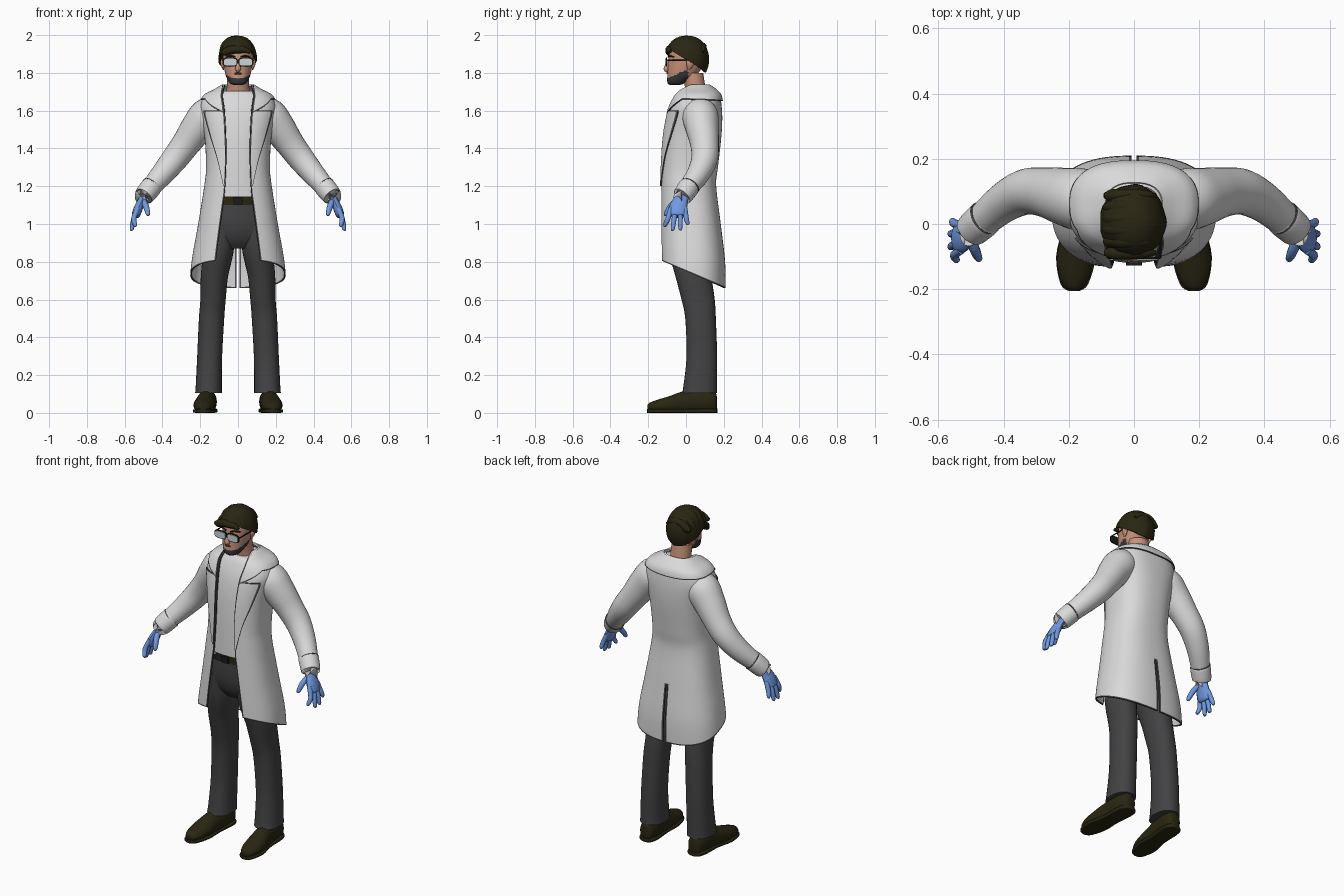
import bpy, bmesh, math
from mathutils import Vector

cube = bpy.data.objects.get("Cube")
if cube:
    bpy.data.objects.remove(cube, do_unlink=True)
made = []


def material(name, r, g, b):
    m = bpy.data.materials.new(name)
    m.use_nodes = True
    m.diffuse_color = (r, g, b, 1)
    node = next(n for n in m.node_tree.nodes if n.type == 'BSDF_PRINCIPLED')
    node.inputs["Base Color"].default_value = (r, g, b, 1)
    node.inputs["Roughness"].default_value = 0.8
    return m


WHITE = material("coat_white", .7, .7, .71)
TRIM = material("seam_grey", .09, .09, .09)
CLOTH = material("trouser_grey", .055, .055, .058)
BROWN = material("dark_brown", .022, .019, .006)
SKIN = material("skin", .58, .29, .19)
BLUE = material("glove_blue", .16, .32, .76)
BEARD = material("beard_grey", .04, .04, .045)
BLACK = material("frame_black", .01, .01, .01)
LENS = material("lens_pale", .6, .66, .7)


def finish(name, bm, mats, mirror=False, thick=0):
    bmesh.ops.recalc_face_normals(bm, faces=bm.faces)
    me = bpy.data.meshes.new(name)
    bm.to_mesh(me)
    bm.free()
    ob = bpy.data.objects.new(name, me)
    bpy.context.collection.objects.link(ob)
    for m in mats:
        me.materials.append(m)
    if mirror:
        ob.modifiers.new("mirror", 'MIRROR').merge_threshold = .001
    if thick:
        s = ob.modifiers.new("thickness", 'SOLIDIFY')
        s.thickness, s.offset = thick, 0
    made.append(ob)


def smooth(rows, k):
    """Catmull-Rom through rows of numbers."""
    out, n = [], len(rows)
    for i in range(n - 1):
        quad = [rows[max(i - 1, 0)], rows[i], rows[i + 1], rows[min(i + 2, n - 1)]]
        for s in range(k):
            t = s / k
            out.append(tuple(.5 * (2*b + (c-a)*t + (2*a-5*b+4*c-d)*t*t + (3*b-a-3*c+d)*t**3)
                             for a, b, c, d in zip(*quad)))
    return out + [tuple(rows[-1])]


def power(v, p):
    return math.copysign(abs(v) ** p, v)


def bridge(name, rings, mats, mirror, rule=None):
    bm = bmesh.new()
    vs = [[bm.verts.new(p) for p in ring] for ring in rings]
    n = len(vs[0])
    for a, b in zip(vs, vs[1:]):
        for j in range(n):
            f = bm.faces.new((a[j], a[(j + 1) % n], b[(j + 1) % n], b[j]))
            if rule:
                f.material_index = int(rule(f.calc_center_median()))
    bm.faces.new(vs[0])
    bm.faces.new(vs[-1])
    finish(name, bm, mats, mirror)


def loft(name, rows, *mats, axis='z', p=1, n=32, k=4, mirror=False, floor=-1, rule=None):
    """Rows: position on axis, two centre coordinates, two radii."""
    rings = []
    for t, cu, cv, ru, rv in smooth(rows, k):
        ring = []
        for j in range(n):
            a = math.tau * j / n
            u, v = cu + ru * power(math.cos(a), p), cv + rv * power(math.sin(a), p)
            ring.append((u, v, t) if axis == 'z' else (u, t, max(v, floor)))
        rings.append(ring)
    bridge(name, rings, mats, mirror, rule)


def tube(name, rows, mat, flat=1, n=16, k=4, mirror=False):
    """Rows: x, y, z, radius."""
    rows = smooth(rows, k)
    pts = [Vector(r[:3]) for r in rows]
    rings = []
    for i, c in enumerate(pts):
        d = (pts[min(i + 1, len(pts) - 1)] - pts[max(i - 1, 0)]).normalized()
        a = d.cross(Vector((0, 1, 0))).normalized()
        b = d.cross(a)
        r = rows[i][3]
        rings.append([c + a * (r * flat * math.cos(math.tau * j / n))
                      + b * (r * math.sin(math.tau * j / n)) for j in range(n)])
    bridge(name, rings, [mat], mirror)


def grid(name, us, vs, f, mats, trim=lambda i, j, c: False, mirror=True, thick=.008):
    bm = bmesh.new()
    g = [[bm.verts.new(f(u, v)) for u in us] for v in vs]
    for i in range(len(vs) - 1):
        for j in range(len(us) - 1):
            q = bm.faces.new((g[i][j], g[i][j + 1], g[i + 1][j + 1], g[i + 1][j]))
            q.material_index = int(trim(i, j, q.calc_center_median()))
    bmesh.ops.remove_doubles(bm, verts=bm.verts, dist=.0002)
    finish(name, bm, mats, mirror, thick)


def steps(n, first=0, last=0):
    s = [i / n for i in range(n + 1)]
    return s[:1] + ([first] if first else []) + s[1:-1] + ([1 - last] if last else []) + s[-1:]


# Coat shape: height, half width, front, back; and the half width of its opening
body = smooth([(1.735, .075, 0, .115), (1.71, .115, -.03, .15), (1.68, .17, -.055, .175),
               (1.62, .198, -.083, .185), (1.55, .188, -.102, .188), (1.45, .172, -.118, .182),
               (1.3, .165, -.128, .165), (1.2, .175, -.131, .156), (1, .207, -.135, .18),
               (.8, .242, -.135, .203), (.64, .255, -.135, .206)], 6)
opening = smooth([(1.735, .07), (1.68, .08), (1.6, .07), (1.4, .062), (1.2, .068),
                  (1.1, .08), (.95, .1), (.8, .118), (.64, .13)], 6)
lapel_edge = smooth([(1.6, .172), (1.57, .168), (1.45, .135), (1.33, .1), (1.18, .07)], 6)


def lookup(table, z):
    for p, q in zip(table, table[1:]):
        if z >= q[0] or q is table[-1]:
            t = min(max((p[0] - z) / (p[0] - q[0]), 0), 1)
            return [a + (b - a) * t for a, b in zip(p, q)][1:]


def angle_at(x, z):
    return math.asin(min(x / lookup(body, z)[0], 1) ** 1.25)


def coat_point(z, a, off=0):
    rx, yf, yb = lookup(body, z)
    return Vector(((rx + off) * power(math.sin(a), .8),
                   (yf + yb) / 2 - ((yb - yf) / 2 + off) * power(math.cos(a), .8), z))


def around(u, z, off=0):
    a = angle_at(lookup(opening, z)[0], z)
    p = coat_point(z, a + (math.pi - a) * u, off)
    if u == 1:
        p.x = .007 if z < 1 and not off else 0
    return p


def coat(u, v):
    hem = .81 - .15 * (around(u, .76).y + .135) / .34
    return around(u, 1.735 + (hem - 1.735) * v)


def collar(u, v):
    low = 1.585 + .08 * min(4 * u, 1) - .015 * u
    return around(u, 1.735 + (low - 1.735) * v, .011)


def lapel(u, v):
    z = 1.6 - .4 * v
    x = lookup(opening, z)[0]
    x += max(lookup(lapel_edge, z)[0] - x, .002) * u
    return coat_point(z, angle_at(x, z), .009)


us, vs = steps(32, .012, .012), steps(60, 0, .007)
grid("coat", us, vs, coat, [WHITE, TRIM],
     lambda i, j, c: j == 0 or i == len(vs) - 2 or (j == len(us) - 2 and c.z < 1))
grid("collar", steps(32, .015), steps(8, 0, .06), collar, [WHITE, TRIM],
     lambda i, j, c: j == 0 or i == 8, thick=.006)
grid("lapel", steps(8, .06, .08), steps(30, .015), lapel, [WHITE, TRIM],
     lambda i, j, c: i == 0 or j in (0, 9), thick=.006)

# Sleeves and cuffs
tube("sleeve", [(.1, .07, 1.615, .07), (.16, .075, 1.575, .095), (.215, .085, 1.51, .088),
                (.275, .098, 1.425, .076), (.335, .098, 1.345, .07), (.4, .065, 1.265, .061),
                (.46, .015, 1.195, .052), (.495, -.015, 1.15, .047)], WHITE, n=28, mirror=True)
tube("cuff", [(.455, .02, 1.2, .05), (.46, .015, 1.195, .056), (.495, -.016, 1.152, .053),
              (.499, -.02, 1.147, .048)], WHITE, n=28, mirror=True)
tube("cuff_seam", [(.455, .02, 1.201, .0555), (.459, .017, 1.197, .0565)], TRIM, n=28, k=1, mirror=True)

# Shirt
shirt = [(1.705, 0, .045, .068, .062)]
for z in (1.7, 1.67, 1.6, 1.5, 1.4, 1.3, 1.2, 1.13):
    rx, yf, yb = lookup(body, z)
    shirt.append((z, 0, (yf + yb) / 2, rx - .02, (yb - yf) / 2 - .014))
loft("shirt", shirt, WHITE, p=.8)

# Trousers and belt
loft("trouser_hips", [(1.13, 0, 0, .147, .113), (1, 0, 0, .165, .113), (.92, 0, .008, .15, .1),
                      (.87, 0, .015, .09, .07)], CLOTH, p=.85)
loft("trouser_leg", [(1, .085, 0, .075, .1), (.85, .104, .015, .08, .104), (.72, .125, .04, .072, .095),
                     (.6, .132, .064, .067, .088), (.5, .14, .077, .067, .081),
                     (.3, .15, .084, .066, .081), (.14, .155, .075, .069, .089),
                     (.105, .156, .072, .071, .093)], CLOTH, p=.9, mirror=True)
loft("belt", [(1.1, 0, 0, .155, .119), (1.145, 0, 0, .153, .119)], BROWN, p=.8, k=1)
loft("belt_buckle", [(-.127, 0, 1.122, .024, .02), (-.118, 0, 1.122, .024, .02)], BLACK,
     axis='y', p=.3, k=1)

# Shoes
loft("shoe", [(-.203, .184, .03, .012, .014), (-.19, .184, .03, .032, .025), (-.15, .182, .035, .05, .035),
              (-.09, .178, .042, .057, .046), (-.03, .172, .05, .053, .06), (.03, .165, .058, .05, .065),
              (.1, .162, .058, .05, .065), (.15, .16, .055, .04, .058), (.163, .16, .05, .02, .04)],
     BROWN, axis='y', mirror=True, floor=.006)
loft("shoe_sole", [(-.206, .184, .01, .015, .01), (-.185, .183, .01, .042, .01), (-.1, .178, .01, .061, .01),
                   (0, .168, .01, .05, .01), (.1, .162, .012, .053, .012), (.15, .16, .012, .044, .012),
                   (.167, .16, .012, .02, .012)], BROWN, axis='y', p=.4, mirror=True)

# Gloves
tube("glove_palm", [(.485, -.008, 1.175, .038), (.505, -.025, 1.135, .037), (.525, -.04, 1.09, .047),
                    (.54, -.046, 1.05, .045), (.545, -.047, 1.04, .03)], BLUE, flat=.5, mirror=True)
tips = [("index", -.11, .545, .985), ("middle", -.07, .562, .965),
        ("ring", -.03, .562, .967), ("little", .008, .557, .995)]
for i, (word, y, x, z) in enumerate(tips):
    root = -.08 + .025 * i
    tube("glove_" + word, [(.53, root, 1.085, .013), (.551, (root + y) / 2, 1.03, .0135),
                           (x, y, z + .01, .011), (x, y, z, .005)], BLUE, n=10, mirror=True)
tube("glove_thumb", [(.505, -.04, 1.13, .015), (.488, -.08, 1.095, .016), (.477, -.105, 1.055, .012),
                     (.476, -.11, 1.043, .005)], BLUE, n=10, mirror=True)

# Head, with the beard along the jaw
loft("neck", [(1.62, 0, .055, .075, .06), (1.7, 0, .052, .061, .054), (1.8, 0, .035, .058, .056)], SKIN)
loft("head", [(1.735, 0, -.06, .022, .025), (1.745, 0, -.052, .043, .045), (1.765, 0, -.038, .056, .062),
              (1.79, 0, -.02, .066, .078), (1.85, 0, 0, .077, .095), (1.91, 0, .005, .079, .092),
              (1.95, 0, .005, .062, .075), (1.975, 0, .005, .02, .025)], SKIN, BEARD, n=56, k=7, p=.93,
     rule=lambda c: c.y < .012 and c.z < 1.776 + .42 * (c.y + .09))
tube("moustache", [(-.036, -.079, 1.785, .003), (0, -.098, 1.799, .006), (.036, -.079, 1.785, .003)],
     BEARD, n=10)
tube("nose", [(0, -.088, 1.87, .007), (0, -.1, 1.84, .011), (0, -.103, 1.82, .015),
              (0, -.095, 1.807, .008)], SKIN)
tube("ear", [(.079, .02, 1.875, .006), (.083, .022, 1.862, .019), (.082, .02, 1.84, .018),
             (.077, .013, 1.818, .006)], SKIN, flat=.5, mirror=True)
tube("eyebrow", [(.014, -.094, 1.884, .004), (.04, -.087, 1.89, .005), (.064, -.064, 1.884, .003)],
     BROWN, n=8, mirror=True)

# Glasses
loft("glasses_rim", [(-.107, .041, 1.857, .041, .024), (-.101, .041, 1.857, .041, .024)], BLACK,
     axis='y', p=.6, k=1, mirror=True)
loft("glasses_lens", [(-.111, .041, 1.857, .034, .019), (-.106, .041, 1.857, .034, .019)], LENS,
     axis='y', p=.6, k=1, mirror=True)
loft("glasses_arm", [(-.104, .081, 1.866, .003, .004), (.02, .083, 1.866, .003, .004)], BLACK,
     axis='y', n=8, k=1, mirror=True)


# Hair cap with swept locks
def hair(u, v):
    a = math.tau * u
    edge = 1.868 + .065 * math.cos(a)
    phi = v * math.acos((edge - 1.872) / .12)
    r = power(math.sin(phi), .85) * (1 + .02 * math.sin(9 * a) * v)
    return (-.003 + .097 * r * math.sin(a), .005 - .112 * r * math.cos(a), 1.872 + .12 * math.cos(phi))


grid("hair", steps(48), steps(14), hair, [BROWN], mirror=False, thick=.01)
for k in range(6):
    y, rows = -.088 + .035 * k, []
    for x, r in ((.065, .008), (.03, .018), (-.03, .022), (-.07, .02), (-.092, .008)):
        h = 1 - (x / .1) ** 2 - ((y - .005) / .115) ** 2
        rows.append((x, y, 1.864 + .115 * math.sqrt(max(h, .16)), r))
    tube(f"hair_lock_{k + 1}", rows, BROWN, n=10)

# Turn modifiers into mesh and shade smoothly
bpy.ops.object.select_all(action='DESELECT')
for ob in made:
    ob.select_set(True)
bpy.context.view_layer.objects.active = made[0]
bpy.ops.object.convert(target='MESH')
bpy.ops.object.shade_smooth_by_angle(angle=math.radians(40))
